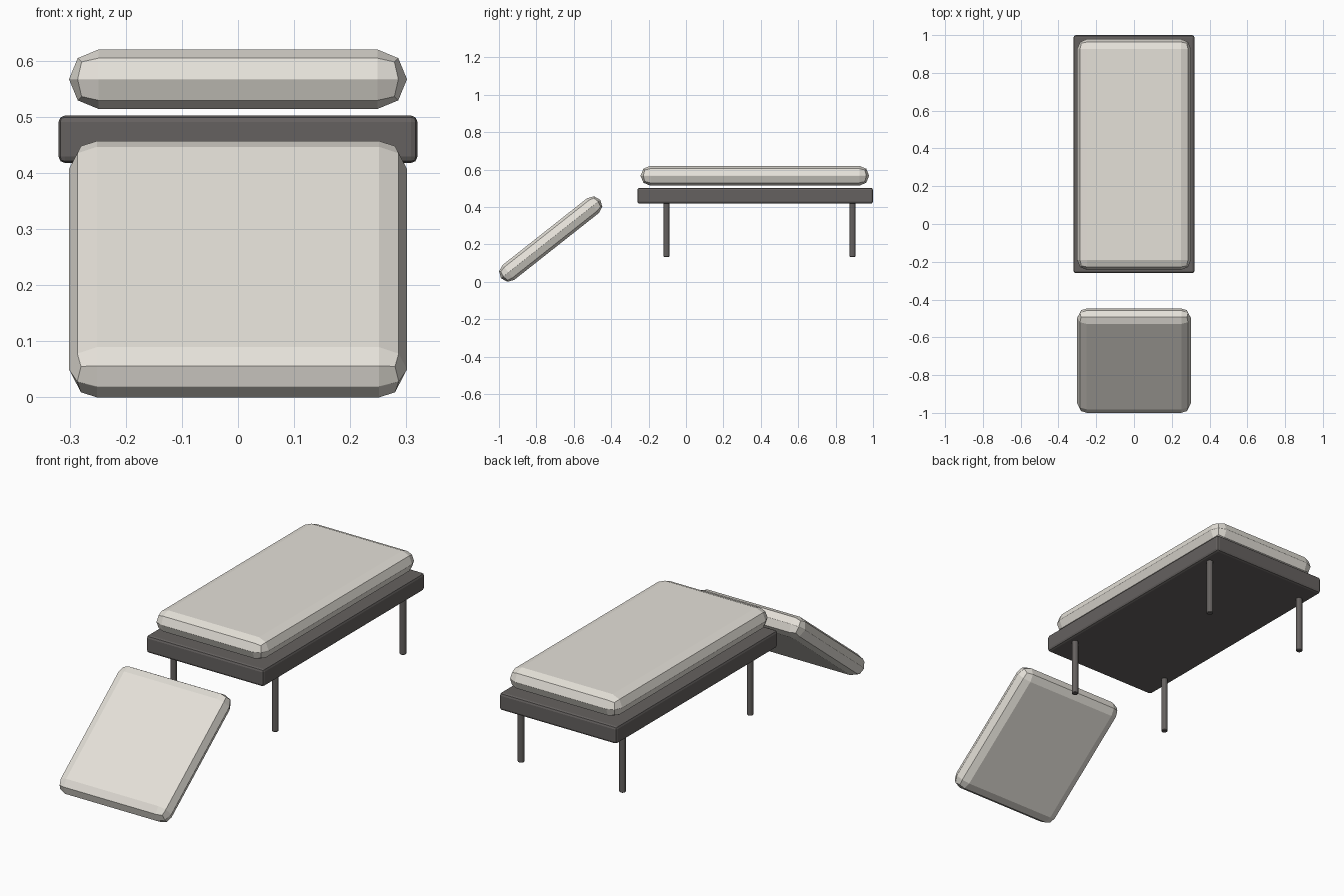
import bpy
from math import radians

if "Cube" in bpy.data.objects:
    bpy.data.objects.remove(bpy.data.objects["Cube"])


def material(name, color):
    mat = bpy.data.materials.new(name)
    mat.diffuse_color = (*color, 1)
    mat.use_nodes = True
    mat.node_tree.nodes["Principled BSDF"].inputs["Base Color"].default_value = mat.diffuse_color
    return mat


def bevel(obj, width, segments):
    mod = obj.modifiers.new("rounded_edges", "BEVEL")
    mod.width = width
    mod.segments = segments
    mod.limit_method = "ANGLE"
    mod.angle_limit = radians(40)


def rounded_box(name, size, center, mat, width, segments=2, tilt=0):
    bpy.ops.mesh.primitive_cube_add(size=1, location=center)
    obj = bpy.context.object
    obj.name = name
    obj.scale = size
    bpy.ops.object.transform_apply(location=False, rotation=False, scale=True)
    obj.rotation_euler.x = tilt
    bevel(obj, width, segments)
    obj.data.materials.append(mat)
    return obj


fabric = material("cream_fabric", (0.78, 0.75, 0.69))
dark = material("dark_frame", (0.13, 0.12, 0.115))

# Base slab and the thick seat cushion floating just above it
rounded_box("base_frame", (0.64, 1.26, 0.085), (0, 0.37, 0.46), dark, 0.012)
rounded_box("seat_cushion", (0.602, 1.222, 0.106), (0, 0.368, 0.567), fabric, 0.0525)

# Backrest cushion, tilted in front of the seat
rounded_box("back_cushion", (0.602, 0.676, 0.101), (0, -0.7235, 0.2285), fabric,
            0.05, tilt=radians(38.3))

# Four thin round legs
for side, x in (("left", -0.277), ("right", 0.277)):
    for end, y in (("front", -0.105), ("back", 0.89)):
        bpy.ops.mesh.primitive_cylinder_add(vertices=12, radius=0.0155, depth=0.292,
                                            location=(x, y, 0.279))
        leg = bpy.context.object
        leg.name = f"{end}_{side}_leg"
        bevel(leg, 0.003, 1)
        leg.data.materials.append(dark)
